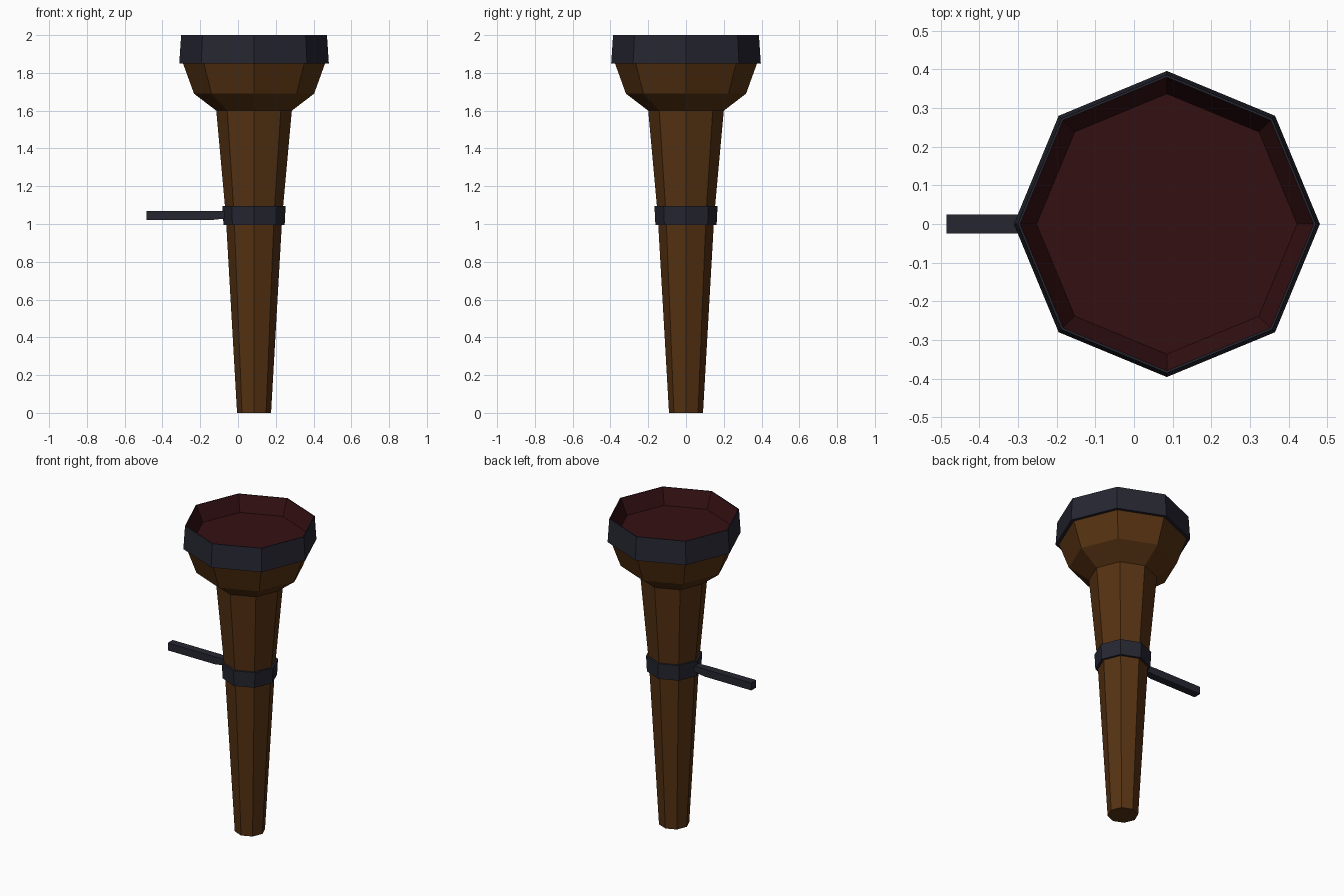
import bpy, bmesh, math

if "Cube" in bpy.data.objects:
    bpy.data.objects.remove(bpy.data.objects["Cube"])

CX = 0.085   # axis of the torch
SIDES = 8


def material(name, rgb):
    m = bpy.data.materials.new(name)
    m.diffuse_color = (*rgb, 1)
    m.use_nodes = True
    m.node_tree.nodes["Principled BSDF"].inputs["Base Color"].default_value = m.diffuse_color
    return m


wood = material("brown wood", (0.092, 0.032, 0.006))
metal = material("dark metal", (0.019, 0.019, 0.031))
ember = material("dark red", (0.034, 0.0050, 0.0062))


def finish(name, bm, mat):
    me = bpy.data.meshes.new(name)
    bm.to_mesh(me)
    bm.free()
    me.materials.append(mat)
    ob = bpy.data.objects.new(name, me)
    bpy.context.collection.objects.link(ob)
    return ob


def lathe(name, profile, mat, cap_start=False, cap_end=False, closed=False):
    """Eight-sided turned part; profile is (radius, z), outside run upward."""
    bm = bmesh.new()
    rings = [[bm.verts.new((CX + r * math.cos(math.tau * i / SIDES),
                            r * math.sin(math.tau * i / SIDES), z))
              for i in range(SIDES)] for r, z in profile]
    pairs = list(zip(rings, rings[1:]))
    if closed:
        pairs.append((rings[-1], rings[0]))
    for a, b in pairs:
        for i in range(SIDES):
            j = (i + 1) % SIDES
            bm.faces.new((a[i], a[j], b[j], b[i]))
    if cap_start:
        bm.faces.new(rings[0][::-1])
    if cap_end:
        bm.faces.new(rings[-1])
    return finish(name, bm, mat)


# Tapered wooden shaft flaring into the cup
lathe("shaft", [(0.09, 0), (0.15, 1.05), (0.20, 1.60), (0.318, 1.69), (0.376, 1.85)],
      wood, cap_start=True)

# Metal rim round the cup
lathe("rim", [(0.37, 1.85), (0.396, 1.85), (0.386, 2.0), (0.38, 2.0)], metal)

# Sunken red inside of the cup
lathe("cup_inside", [(0.38, 2.0), (0.337, 1.90)], ember, cap_end=True)

# Metal band round the shaft
lathe("band", [(0.14, 0.995), (0.162, 0.995), (0.167, 1.095), (0.14, 1.095)],
      metal, closed=True)

# Wall bracket bar, narrowing where it meets the band
bm = bmesh.new()
sections = [(-0.485, 0.025, 1.02), (-0.15, 0.025, 1.02), (-0.06, 0.018, 1.03)]
loops = [[bm.verts.new((x, y, z)) for y, z in
          ((-w, lo), (w, lo), (w, 1.068), (-w, 1.068))] for x, w, lo in sections]
for a, b in zip(loops, loops[1:]):
    for i in range(4):
        j = (i + 1) % 4
        bm.faces.new((a[i], a[j], b[j], b[i]))
bm.faces.new(loops[0])
bm.faces.new(loops[-1][::-1])
bmesh.ops.recalc_face_normals(bm, faces=bm.faces[:])
finish("bracket_bar", bm, metal)
